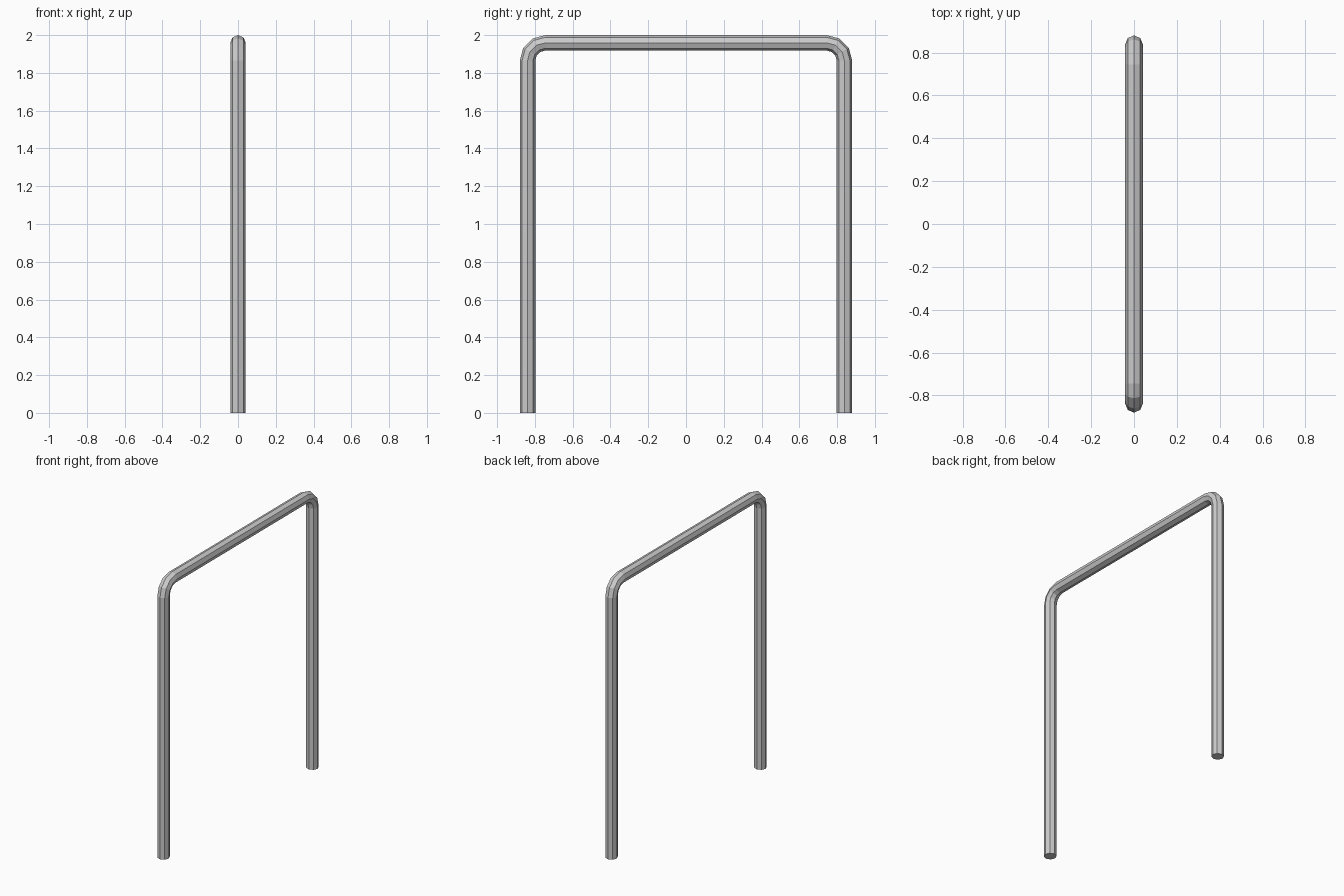
import bpy, bmesh, math
from mathutils import Vector

if "Cube" in bpy.data.objects:
    bpy.data.objects.remove(bpy.data.objects["Cube"])

SIDES, R = 8, 0.041           # octagonal tube
HALF, TOP = 0.839, 1.959      # centreline of legs and top bar
BEND, STEPS = 0.094, 3        # corner bend

# half path: foot, then corner arc (angle 0 = vertical leg, 90 = top bar)
half = [(HALF, 0.0, 0.0)]
for i in range(STEPS + 1):
    a = math.pi / 2 * i / STEPS
    half.append((HALF - BEND + BEND * math.cos(a),
                 TOP - BEND + BEND * math.sin(a), a))
# mirror to the other leg
path = half + [(-y, z, math.pi - a) for y, z, a in reversed(half)]

# sweep the octagon along the path
bm = bmesh.new()
rings = []
for y, z, a in path:
    out = Vector((0, math.cos(a), math.sin(a)))
    ring = []
    for k in range(SIDES):
        t = 2 * math.pi * k / SIDES
        p = Vector((0, y, z)) + R * (math.cos(t) * out + math.sin(t) * Vector((1, 0, 0)))
        ring.append(bm.verts.new(p))
    rings.append(ring)
for r0, r1 in zip(rings, rings[1:]):
    for k in range(SIDES):
        j = (k + 1) % SIDES
        bm.faces.new((r0[k], r0[j], r1[j], r1[k]))
# closed feet
bm.faces.new(rings[0])
bm.faces.new(rings[-1])
bmesh.ops.recalc_face_normals(bm, faces=bm.faces[:])

mesh = bpy.data.meshes.new("bent_tube_frame")
bm.to_mesh(mesh)
bm.free()
bpy.context.collection.objects.link(bpy.data.objects.new("bent_tube_frame", mesh))
